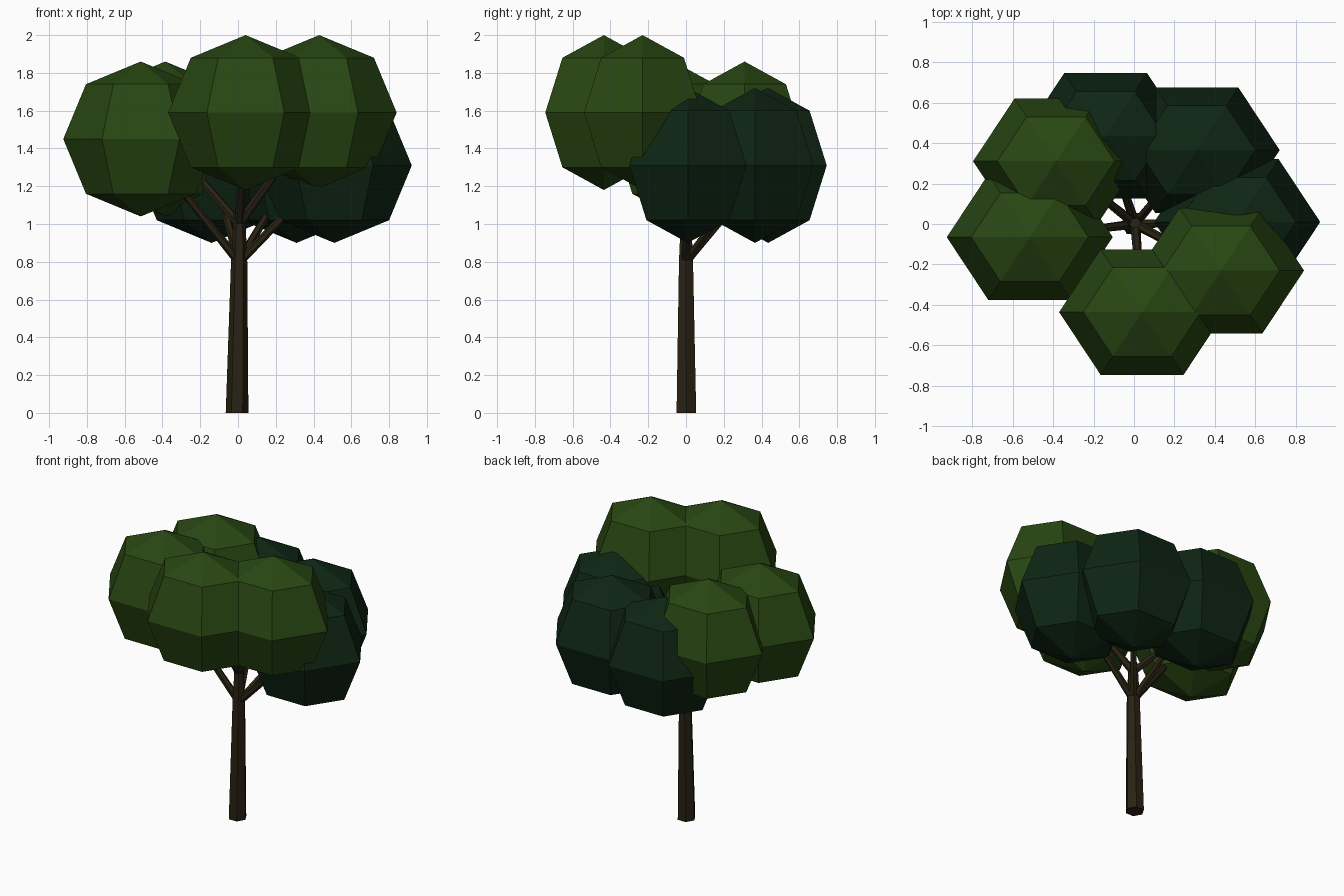
import bpy, bmesh, math
from mathutils import Vector

if "Cube" in bpy.data.objects:
    bpy.data.objects.remove(bpy.data.objects["Cube"])


def material(name, rgb):
    m = bpy.data.materials.new(name)
    m.diffuse_color = (*rgb, 1)
    m.use_nodes = True
    m.node_tree.nodes["Principled BSDF"].inputs["Base Color"].default_value = m.diffuse_color
    return m


BARK = material("bark brown", (0.021, 0.016, 0.006))
LIGHT = material("leaf green", (0.021, 0.062, 0.006))
DARK = material("deep green", (0.0045, 0.019, 0.007))


def finish(bm, name, mat):
    bmesh.ops.recalc_face_normals(bm, faces=bm.faces)
    me = bpy.data.meshes.new(name)
    bm.to_mesh(me)
    bm.free()
    me.materials.append(mat)
    ob = bpy.data.objects.new(name, me)
    bpy.context.collection.objects.link(ob)
    return ob


def limb(name, points, radii, sides=6, flat=False):
    """Tapered tube through points; flat keeps the sections horizontal."""
    bm = bmesh.new()
    pts = [Vector(p) for p in points]
    axis = Vector((0, 0, 1)) if flat else (pts[-1] - pts[0]).normalized()
    u = (Vector((1, 0, 0)) - axis * axis.x).normalized()
    v = axis.cross(u)
    rings = []
    for p, r in zip(pts, radii):
        angles = [2 * math.pi * i / sides for i in range(sides)]
        rings.append([bm.verts.new(p + r * (math.cos(a) * u + math.sin(a) * v))
                      for a in angles])
    for a, b in zip(rings, rings[1:]):
        for i in range(sides):
            j = (i + 1) % sides
            bm.faces.new((a[i], a[j], b[j], b[i]))
    bm.faces.new(rings[0])
    bm.faces.new(rings[-1])
    return finish(bm, name, BARK)


def foliage(name, centre, mat, size=(0.41, 0.358, 0.41), sides=6):
    """Low-poly ball: a half-circle profile turned about z."""
    bm = bmesh.new()
    prof = [bm.verts.new((math.sin(t * math.pi / 4), 0, math.cos(t * math.pi / 4)))
            for t in range(5)]
    edges = [bm.edges.new(e) for e in zip(prof, prof[1:])]
    bmesh.ops.spin(bm, geom=prof + edges, cent=(0, 0, 0), axis=(0, 0, 1),
                   angle=2 * math.pi, steps=sides)
    bmesh.ops.remove_doubles(bm, verts=bm.verts, dist=1e-4)
    bmesh.ops.scale(bm, vec=size, verts=bm.verts)
    bmesh.ops.translate(bm, vec=centre, verts=bm.verts)
    return finish(bm, name, mat)


# trunk, leaning slightly
limb("trunk", [(-0.005, 0.002, 0), (0.006, 0, 0.8), (0.008, 0, 1.06)],
     [0.06, 0.043, 0.03], flat=True)

# leaf clusters: name, centre, colour, height where the branch leaves the trunk
CLUSTERS = [
    ("front", (0.04, -0.435, 1.59), LIGHT, 1.0),
    ("front_right", (0.43, -0.23, 1.59), LIGHT, 1.0),
    ("left", (-0.515, -0.065, 1.45), LIGHT, 0.8),
    ("back_left", (-0.385, 0.31, 1.45), LIGHT, 1.0),
    ("right", (0.51, 0.01, 1.31), DARK, 0.8),
    ("back_right", (0.31, 0.365, 1.31), DARK, 0.8),
    ("back", (-0.14, 0.435, 1.31), DARK, 0.8),
]
for name, centre, mat, z in CLUSTERS:
    foliage(name + "_foliage", centre, mat)
    limb(name + "_branch", [(0.006, 0, z), centre], [0.025, 0.015])
